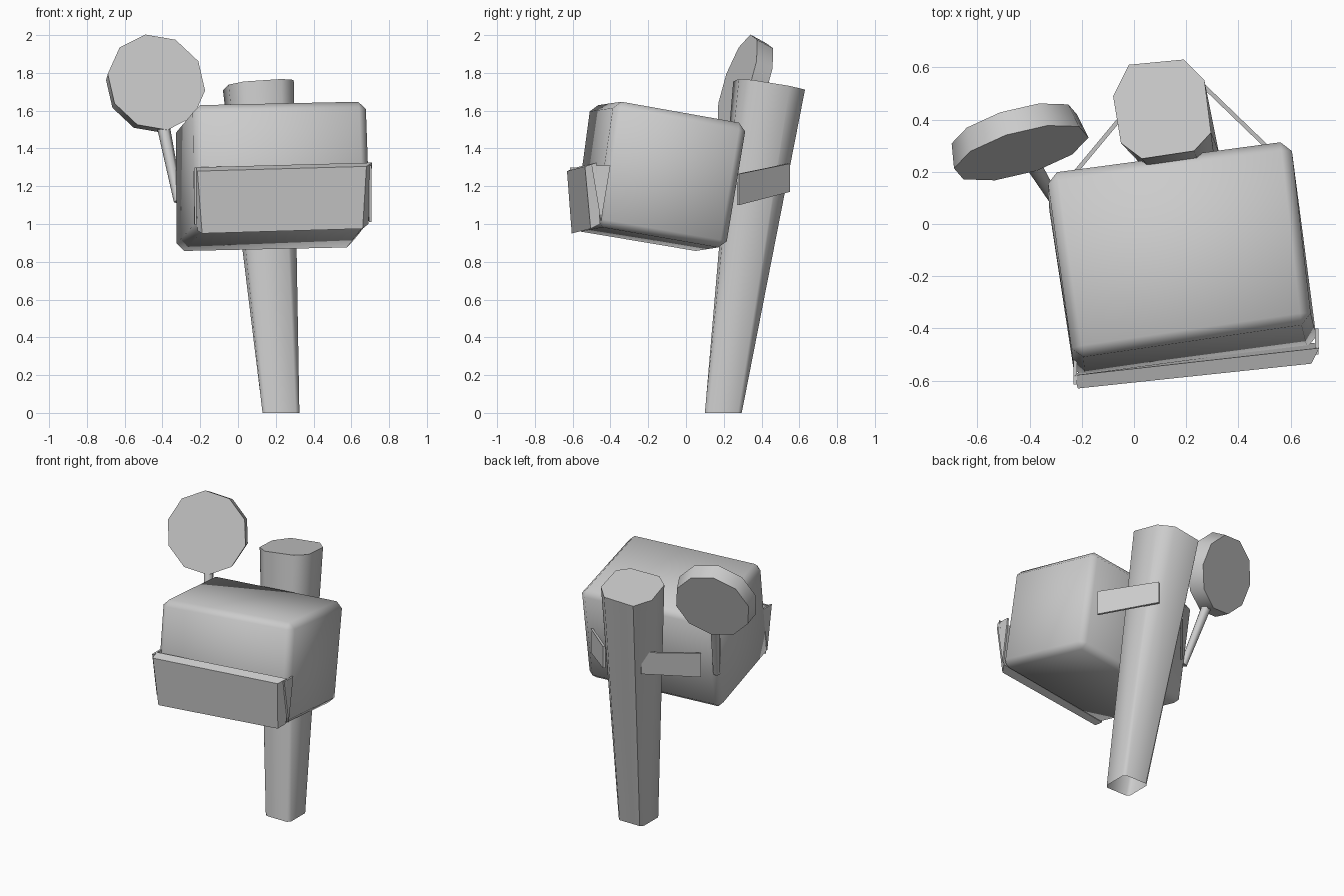
import bpy, bmesh, math
from mathutils import Vector, Matrix

if "Cube" in bpy.data.objects:
    bpy.data.objects.remove(bpy.data.objects["Cube"])

grey = bpy.data.materials.new("plain_grey")
grey.diffuse_color = (0.6, 0.6, 0.6, 1)
grey.use_nodes = True
grey.node_tree.nodes["Principled BSDF"].inputs["Base Color"].default_value = grey.diffuse_color


def finish(name, bm, bevel=0.0, angle=50):
    """Turn a bmesh into a named, shaded object."""
    bmesh.ops.recalc_face_normals(bm, faces=bm.faces)
    if bevel:
        bmesh.ops.bevel(bm, geom=bm.edges[:], offset=bevel, segments=1,
                        affect='EDGES', profile=0.5)
    me = bpy.data.meshes.new(name)
    bm.to_mesh(me)
    bm.free()
    me.materials.append(grey)
    ob = bpy.data.objects.new(name, me)
    bpy.context.collection.objects.link(ob)
    bpy.ops.object.select_all(action='DESELECT')
    bpy.context.view_layer.objects.active = ob
    ob.select_set(True)
    bpy.ops.object.shade_smooth_by_angle(angle=math.radians(angle))
    return ob


def loft(name, low, high, cap_low=True, bevel=0.0, angle=50):
    """Join two matching rings of points into a closed solid."""
    bm = bmesh.new()
    a = [bm.verts.new(p) for p in low]
    b = [bm.verts.new(p) for p in high]
    n = len(a)
    for i in range(n):
        j = (i + 1) % n
        bm.faces.new((a[i], a[j], b[j], b[i]))
    bm.faces.new(b)
    if cap_low:
        bm.faces.new(a[::-1])
    return finish(name, bm, bevel, angle)


# Leaning post: square foot widening to a chamfered, sloping top
foot = [(.15, .295), (.305, .295), (.325, .275), (.325, .12),
        (.305, .10), (.15, .10), (.13, .12), (.13, .275)]
head = [(-.02, .61), (.19, .63), (.27, .55), (.295, .35),
        (.23, .28), (.03, .25), (-.05, .31), (-.08, .49)]
loft("post", [(x, y, 0) for x, y in foot],
     [(x, y, 1.77 - .15 * (y - .27) + .09 * (x - .24)) for x, y in head],
     cap_low=False)

# Crooked box body with chamfered edges
loft("box_body",
     [(-.225, -.60, .965), (.705, -.475, .99), (.61, .215, .87), (-.33, .085, .85)],
     [(-.235, -.51, 1.635), (.68, -.375, 1.655), (.60, .325, 1.53), (-.335, .20, 1.515)],
     bevel=0.04, angle=60)

# Front door, hinged at the bottom and slightly open
loft("door",
     [(-.19, -.605, .95), (.66, -.505, .975), (.69, -.455, 1.0), (-.215, -.57, .965)],
     [(-.215, -.63, 1.28), (.68, -.535, 1.305), (.71, -.475, 1.325), (-.23, -.58, 1.30)])

# Triangular cheeks closing the door gap at each end
for name, x, dy in (("door_cheek_right", .70, 0), ("door_cheek_left", -.225, -.115)):
    tri = [(-.50, 1.31), (-.40, 1.31), (-.45, 1.01)]
    loft(name, [(x - .006, y + dy, z + dy * .1) for y, z in tri],
         [(x + .006, y + dy, z + dy * .1) for y, z in tri])

# Thin straps holding the box to the post
for name, p, q in (("strap_right", (.53, .275), (.25, .545)),
                   ("strap_left", (-.24, .18), (.01, .48))):
    p, q = Vector(p), Vector(q)
    d = (q - p).normalized() * .008
    n = Vector((-d.y, d.x))
    ends = [(p + n, 0), (q + n, 1), (q - n, 1), (p - n, 0)]
    loft(name, [(v.x, v.y, 1.10 + .07 * t) for v, t in ends],
         [(v.x, v.y, 1.265 + .055 * t) for v, t in ends])

# Round signal disc, tilted back and turned
yaw, tilt = math.radians(16), math.radians(18)
axis = Vector((math.sin(yaw) * math.cos(tilt),
               -math.cos(yaw) * math.cos(tilt), math.sin(tilt)))
place = Matrix.Translation((-.445, .318, 1.735)) @ axis.to_track_quat('Z', 'Y').to_matrix().to_4x4()
bm = bmesh.new()
bmesh.ops.create_cone(bm, cap_ends=True, segments=10, radius1=.25, radius2=.268,
                      depth=.10, matrix=place @ Matrix.Rotation(math.radians(8), 4, 'Z'))
finish("signal_disc", bm, angle=50)

# Arm joining the disc to the side of the box
start, end = Vector((-.40, .25, 1.54)), Vector((-.315, .11, 1.12))
direction = end - start
bm = bmesh.new()
bmesh.ops.create_cone(bm, cap_ends=True, segments=6, radius1=.035, radius2=.025,
                      depth=direction.length,
                      matrix=Matrix.Translation((start + end) / 2)
                      @ direction.to_track_quat('Z', 'Y').to_matrix().to_4x4())
finish("signal_arm", bm, angle=65)
